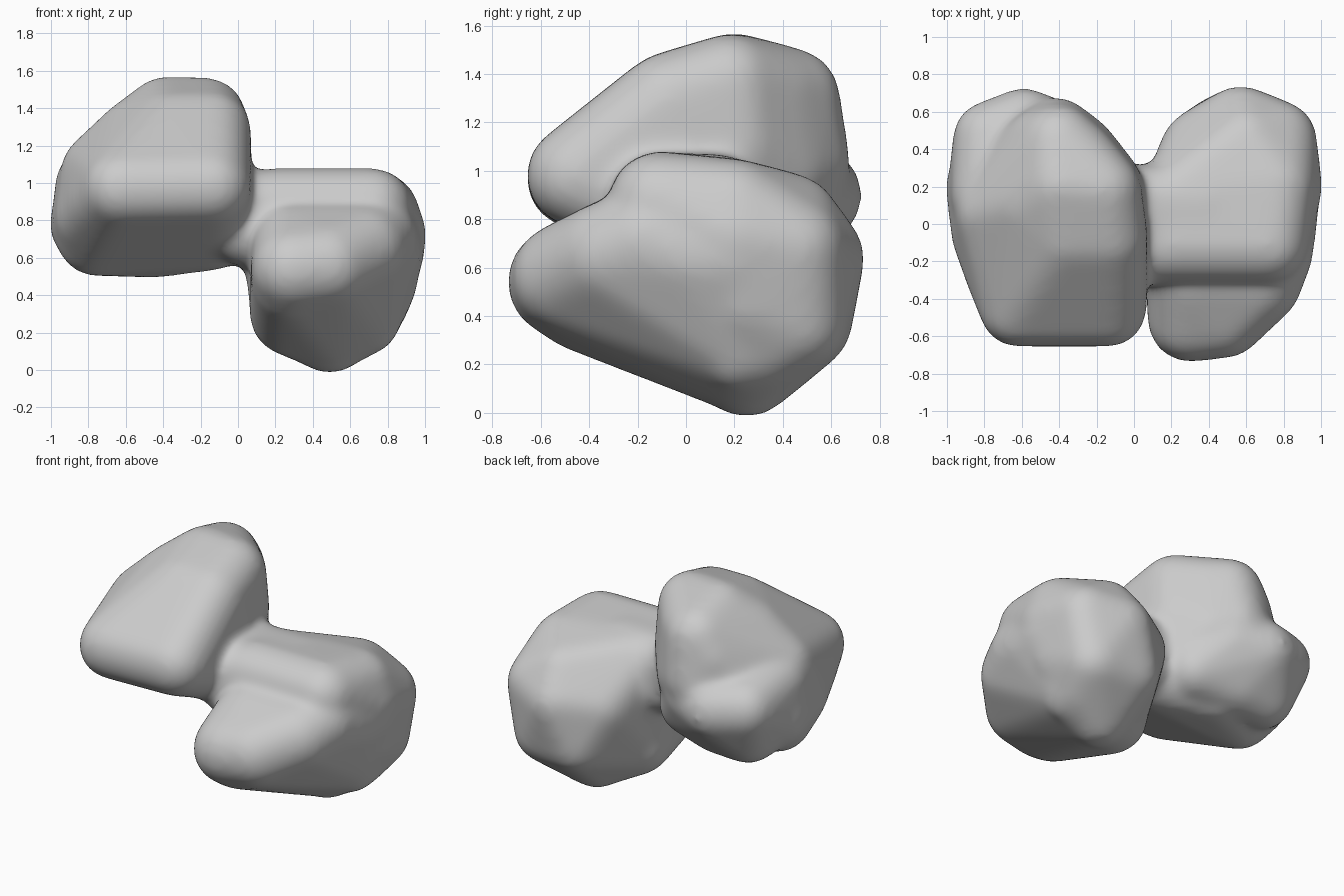
import bpy
import bmesh
from mathutils import Matrix

default_cube = bpy.data.objects.get("Cube")
if default_cube:
    bpy.data.objects.remove(default_cube, do_unlink=True)

# Single stone colour
stone_grey = bpy.data.materials.new("stone grey")
stone_grey.use_nodes = True
colour = (0.6, 0.6, 0.6, 1)
stone_grey.diffuse_color = colour
stone_grey.node_tree.nodes["Principled BSDF"].inputs["Base Color"].default_value = colour


def add_rounded_hull(target, radius, centres):
    """Add the convex hull of equal balls placed at the given centres."""
    hull = bmesh.new()
    for centre in centres:
        bmesh.ops.create_icosphere(hull, subdivisions=3, radius=radius,
                                   matrix=Matrix.Translation(centre))
    result = bmesh.ops.convex_hull(hull, input=hull.verts[:])
    unused = [item for item in result["geom_interior"]
              if isinstance(item, bmesh.types.BMVert)]
    bmesh.ops.delete(hull, geom=unused, context="VERTS")
    # Drop leftover ball faces that are not part of the hull
    keep = {item for item in result["geom"] if isinstance(item, bmesh.types.BMFace)}
    stray = [face for face in hull.faces if face not in keep]
    bmesh.ops.delete(hull, geom=stray, context="FACES")
    bmesh.ops.recalc_face_normals(hull, faces=hull.faces[:])
    part = bpy.data.meshes.new("hull part")
    hull.to_mesh(part)
    hull.free()
    target.from_mesh(part)
    bpy.data.meshes.remove(part)


stone = bmesh.new()

# Lower stone: main body
add_rounded_hull(stone, 0.21, [
    (0.2, -0.11, 0.87), (0.72, -0.11, 0.87), (0.25, 0.15, 0.85),
    (0.76, 0.2, 0.84), (0.6, 0.43, 0.78), (0.8, 0.2, 0.72),
    (0.77, 0.45, 0.68), (0.57, 0.53, 0.64), (0.35, 0.4, 0.62),
    (0.71, 0.46, 0.38), (0.47, 0.48, 0.38), (0.49, 0.25, 0.19),
    (0.66, 0.3, 0.29), (0.75, 0.25, 0.47), (0.28, 0.12, 0.29)])

# Lower stone: front lobe below the step
add_rounded_hull(stone, 0.23, [
    (0.3, -0.51, 0.54), (0.48, -0.49, 0.56), (0.3, -0.42, 0.48),
    (0.67, -0.31, 0.65), (0.73, -0.15, 0.71), (0.3, -0.29, 0.66),
    (0.75, 0, 0.65), (0.29, 0.12, 0.3), (0.49, 0.25, 0.22),
    (0.65, 0.25, 0.3), (0.77, 0.2, 0.64)])

# Lower stone: small foot under the side
add_rounded_hull(stone, 0.14, [
    (0.71, 0.21, 0.23), (0.55, 0.25, 0.3), (0.75, 0.25, 0.5)])

# Upper stone: main wedge
add_rounded_hull(stone, 0.21, [
    (-0.62, -0.45, 0.97), (-0.14, -0.45, 0.98), (-0.7, -0.25, 0.9),
    (-0.36, -0.07, 1.28), (-0.14, -0.07, 1.28), (-0.39, 0.2, 1.36),
    (-0.17, 0.18, 1.355), (-0.4, 0.43, 1.3), (-0.3, 0.34, 1.31),
    (-0.42, 0.47, 1.04), (-0.3, 0.38, 1), (-0.48, 0.42, 1.18),
    (-0.55, 0.1, 1.24), (-0.16, 0.2, 1.1), (-0.14, 0, 1.12),
    (-0.14, 0.1, 0.74), (-0.76, 0.1, 0.71), (-0.45, 0.25, 0.7),
    (-0.8, 0.2, 0.78), (-0.77, -0.05, 0.82), (-0.74, 0.05, 1.06)])

# Upper stone: low shoulder at the back
add_rounded_hull(stone, 0.2, [
    (-0.77, 0.46, 0.92), (-0.59, 0.53, 0.9), (-0.8, 0.2, 0.79),
    (-0.78, 0.15, 0.99), (-0.4, 0.45, 0.92), (-0.5, 0.36, 0.72),
    (-0.72, 0.36, 0.71), (-0.25, 0.3, 0.75)])

# Neck that joins the two stones
add_rounded_hull(stone, 0.2, [
    (x, y, z) for x in (0.05, 0.4) for y in (-0.12, 0.12) for z in (0.75, 0.87)])

mesh = bpy.data.meshes.new("joined_stones")
stone.to_mesh(mesh)
stone.free()
joined_stones = bpy.data.objects.new("joined_stones", mesh)
bpy.context.collection.objects.link(joined_stones)

# Merge the parts and soften the creases between them
remesh = joined_stones.modifiers.new("merge", "REMESH")
remesh.mode = "VOXEL"
remesh.voxel_size = 0.022
soften = joined_stones.modifiers.new("soften", "SMOOTH")
soften.factor = 0.5
soften.iterations = 26
depsgraph = bpy.context.evaluated_depsgraph_get()
merged = bpy.data.meshes.new_from_object(joined_stones.evaluated_get(depsgraph))
joined_stones.modifiers.clear()
joined_stones.data = merged
bpy.data.meshes.remove(mesh)

merged.materials.clear()
merged.materials.append(stone_grey)
for face in merged.polygons:
    face.material_index = 0
    face.use_smooth = True
